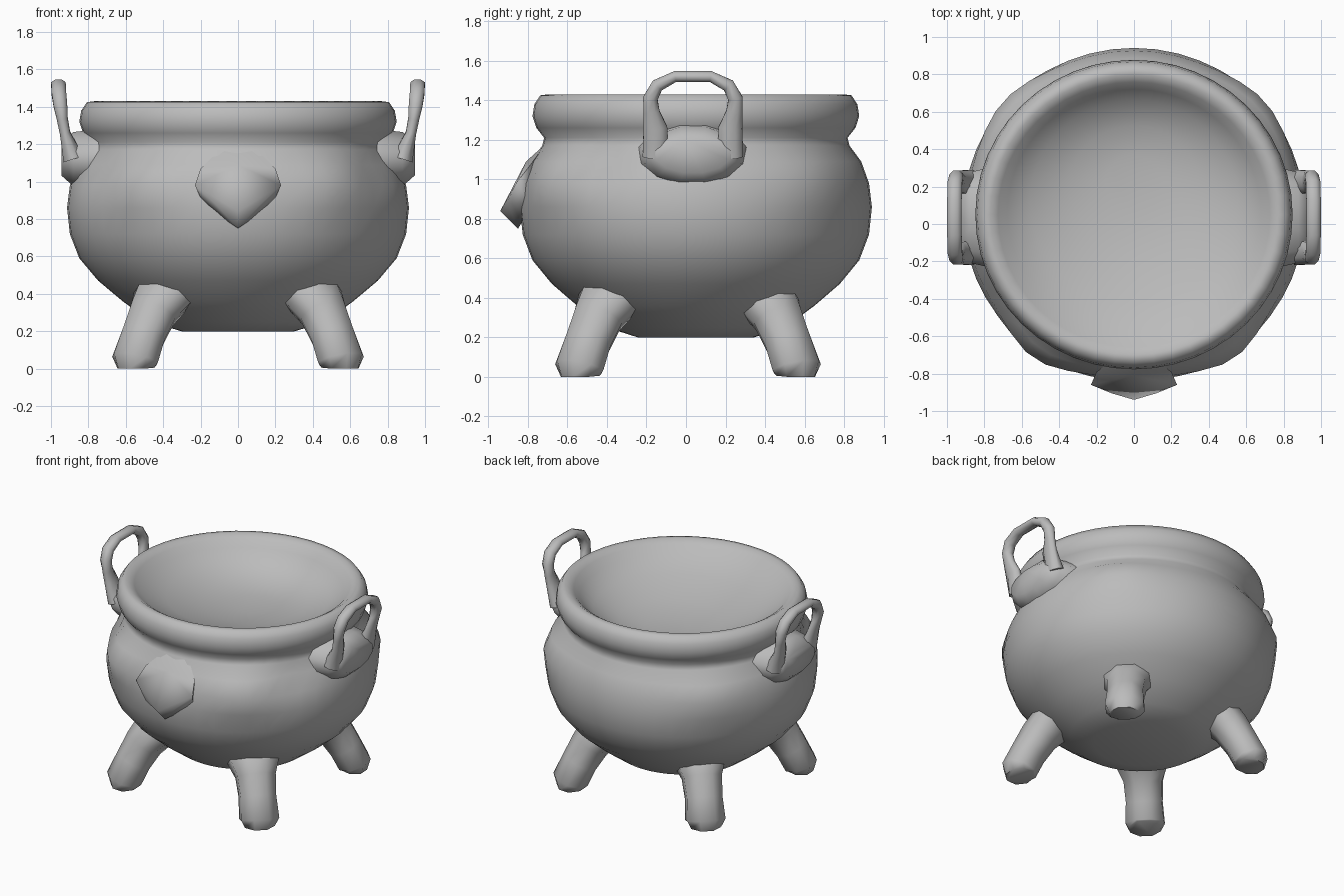
import bpy, bmesh, math
from mathutils import Vector

cube = bpy.data.objects.get("Cube")
if cube:
    bpy.data.objects.remove(cube, do_unlink=True)

iron = bpy.data.materials.new("grey_iron")
iron.use_nodes = True
iron.diffuse_color = (0.5, 0.5, 0.5, 1)
iron.node_tree.nodes["Principled BSDF"].inputs["Base Color"].default_value = (0.5, 0.5, 0.5, 1)

CY = 0.05  # centre of the pot along y


def finish(bm, name, angle=60):
    bmesh.ops.recalc_face_normals(bm, faces=bm.faces)
    mesh = bpy.data.meshes.new(name)
    bm.to_mesh(mesh)
    bm.free()
    mesh.materials.append(iron)
    obj = bpy.data.objects.new(name, mesh)
    bpy.context.collection.objects.link(obj)
    bpy.ops.object.select_all(action="DESELECT")
    obj.select_set(True)
    bpy.context.view_layer.objects.active = obj
    bpy.ops.object.shade_smooth_by_angle(angle=math.radians(angle))


def hull(name, points, angle):
    bm = bmesh.new()
    for p in points:
        bm.verts.new(p)
    bmesh.ops.convex_hull(bm, input=bm.verts)
    finish(bm, name, angle)


def skin(bm, rings):
    """Join rings of vertices with quads and cap both ends."""
    for a, b in zip(rings, rings[1:]):
        for i in range(len(a)):
            j = (i + 1) % len(a)
            bm.faces.new((a[i], a[j], b[j], b[i]))
    bm.faces.new(rings[0])
    bm.faces.new(rings[-1])


def tube(name, path, sizes, side, sides=8):
    """Sweep an ellipse along a path; side is the first axis of the ellipse."""
    bm = bmesh.new()
    pts = [Vector(p) for p in path]
    rings = []
    for i, p in enumerate(pts):
        t = (pts[min(i + 1, len(pts) - 1)] - pts[max(i - 1, 0)]).normalized()
        u = (side - t * side.dot(t)).normalized()
        v = t.cross(u)
        ring = []
        for k in range(sides):
            a = 2 * math.pi * (k + 0.5) / sides
            co = p + u * math.cos(a) * sizes[i][0] + v * math.sin(a) * sizes[i][1]
            co.z = max(co.z, 0)
            ring.append(bm.verts.new(co))
        rings.append(ring)
    skin(bm, rings)
    finish(bm, name, 70)


def bell(x, width):
    return math.exp(-(x / width) ** 2)


# Pot: lathed bowl and rolled rim with soft hand-made swellings;
# the inside is a dish whose low point sits towards the back
outside = [(0.3, 0.2), (0.46, 0.25), (0.61, 0.36), (0.74, 0.47), (0.84, 0.59),
           (0.89, 0.72), (0.905, 0.86), (0.89, 0.98), (0.85, 1.09), (0.79, 1.17),
           (0.78, 1.21), (0.82, 1.26), (0.84, 1.32), (0.83, 1.38), (0.8, 1.425)]
inside = [(0.76, 1.43, 0), (0.72, 1.405, 0), (0.67, 1.36, 0.01), (0.55, 1.29, 0.07),
          (0.35, 1.22, 0.13), (0.15, 1.19, 0.17)]
profile = [(r, z, 0) for r, z in outside] + inside
bm = bmesh.new()
SEG = 48
rings = []
for n, (r, z, shift) in enumerate(profile):
    ring = []
    for k in range(SEG):
        a = 2 * math.pi * k / SEG
        x, y = math.sin(a), -math.cos(a)
        off = abs(math.degrees(math.atan2(x, -y)))  # degrees away from the front
        swell = 0
        if n < 9:
            swell = 0.055 * bell(off - 34, 14) * bell(z - 1.0, 0.12)
            swell -= 0.04 * bell(off - 58, 12) * bell(z - 1.1, 0.09)
            swell += 0.04 * bell(off - 132, 16) * bell(z - 1.02, 0.12)
        ring.append(bm.verts.new(((r + swell) * x * 1.01, CY + shift + (r + swell) * y * 0.985, z)))
    rings.append(ring)
skin(bm, rings)
finish(bm, "pot")

# Beak-shaped ornament on the front
half = [(0.09, -0.71, 1.18), (0.2, -0.79, 1.07), (0.23, -0.86, 0.98), (0.12, -0.905, 0.88),
        (0.0, -0.94, 0.84), (0.0, -0.85, 0.75), (0.18, -0.78, 0.87), (0.0, -0.81, 1.09)]
hull("front_spout", [(s * x, y, z) for x, y, z in half for s in (1, -1) if x or s > 0], 80)

for sx, label in ((1, "left"), (-1, "right")):
    # Legs: stubby, splayed, flaring into the bowl
    for sy, end in ((-1, "front"), (1, "back")):
        path = [(sx * r, 0.01 + sy * r, z) for r, z in
                ((0.545, 0.0), (0.55, 0.05), (0.505, 0.18), (0.455, 0.3),
                 (0.41, 0.38), (0.33, 0.46))]
        tube(f"{end}_{label}_leg", path,
             [(0.11, 0.1), (0.14, 0.12), (0.13, 0.12), (0.14, 0.13),
              (0.18, 0.14), (0.22, 0.12)],
             Vector((sx, -sy, 0)))

    # Handle: upright faceted loop leaning slightly outwards
    side = [(0.88, 0.19, 1.12), (0.925, 0.19, 1.26), (0.94, 0.21, 1.34),
            (0.95, 0.215, 1.41), (0.958, 0.18, 1.475), (0.96, 0.09, 1.52)]
    thick = [(0.06, 0.07), (0.03, 0.065), (0.032, 0.045), (0.04, 0.04), (0.042, 0.036), (0.042, 0.03)]
    loop = [(sx * x, 0.035 - y, z) for x, y, z in side]
    loop += [(sx * x, 0.035 + y, z) for x, y, z in side[::-1]]
    tube(f"{label}_handle", loop, thick + thick[::-1], Vector((1, 0, 0)))

    # Boss joining the handle to the pot
    boss = []
    for x, w, h in ((0.72, 0.29, 0.17), (0.88, 0.25, 0.15), (0.945, 0.19, 0.09)):
        for k in range(12):
            a = math.pi * (k + 0.5) / 6
            boss.append((sx * x, 0.035 + w * math.cos(a), 1.12 + h * math.sin(a)))
    hull(f"{label}_handle_boss", boss, 80)
